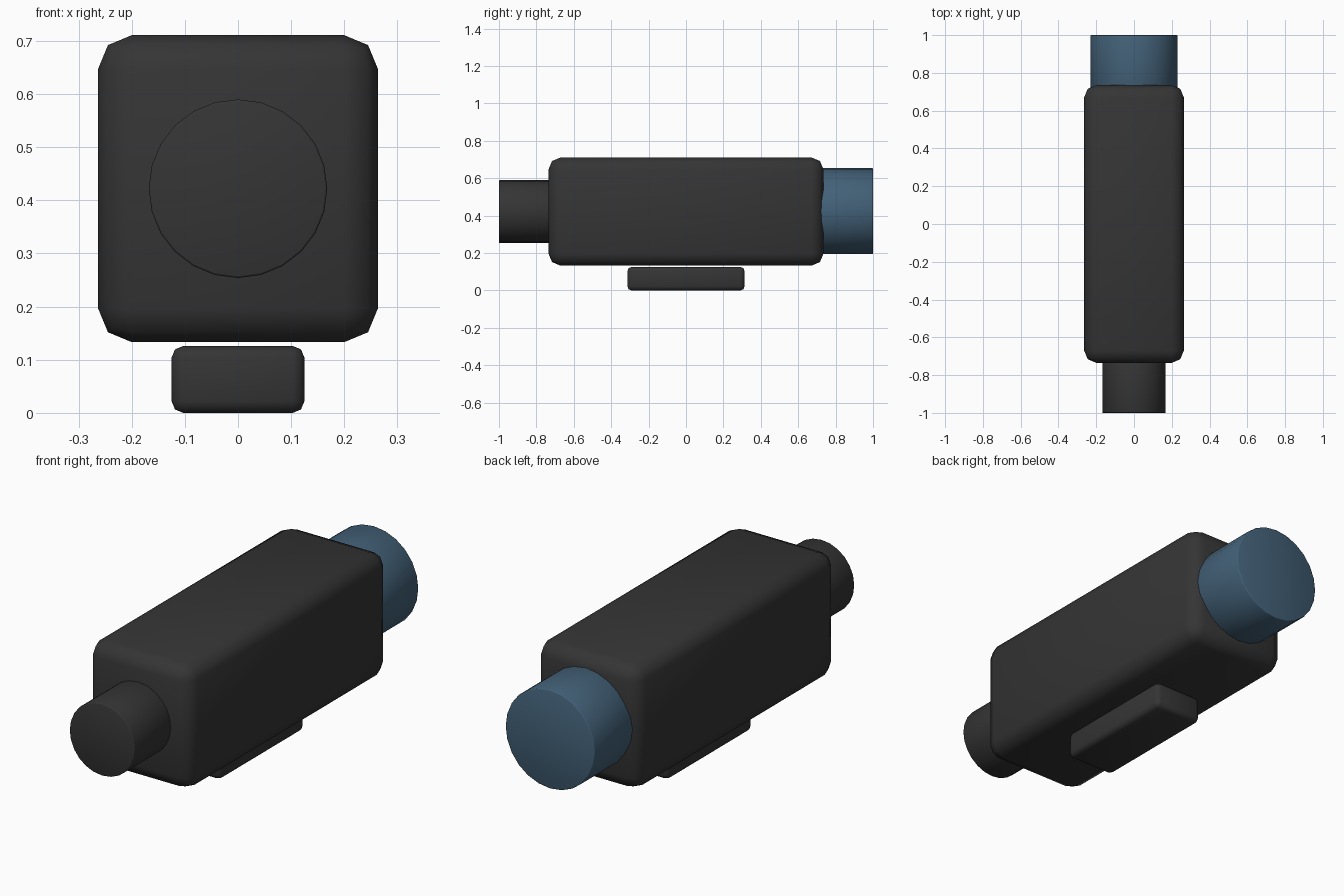
import bpy, math

if "Cube" in bpy.data.objects:
    bpy.data.objects.remove(bpy.data.objects["Cube"])


def material(name, rgb):
    m = bpy.data.materials.new(name)
    m.diffuse_color = (*rgb, 1)
    m.use_nodes = True
    m.node_tree.nodes["Principled BSDF"].inputs["Base Color"].default_value = m.diffuse_color
    return m


BLACK = material("dark grey", (0.035, 0.035, 0.035))
BLUE = material("blue glass", (0.055, 0.118, 0.185))


def finish(name, mat, bevel, segments):
    """Name, colour, bevel and smooth the active object."""
    ob = bpy.context.object
    ob.name = name
    ob.data.materials.append(mat)
    bpy.ops.object.transform_apply(location=False, rotation=True, scale=True)
    mod = ob.modifiers.new("rounded edges", 'BEVEL')
    mod.width = bevel
    mod.segments = segments
    mod.limit_method = 'ANGLE'
    mod.angle_limit = math.radians(40)
    bpy.ops.object.modifier_apply(modifier=mod.name)
    bpy.ops.object.shade_smooth_by_angle(angle=math.radians(50))


def box(name, size, z, mat, bevel):
    bpy.ops.mesh.primitive_cube_add(size=1, location=(0, 0, z))
    bpy.context.object.scale = size
    finish(name, mat, bevel, 2)


def barrel(name, radius, y0, y1, z, mat):
    bpy.ops.mesh.primitive_cylinder_add(
        vertices=24, radius=radius, depth=y1 - y0,
        location=(0, (y0 + y1) / 2, z), rotation=(math.pi / 2, 0, 0))
    finish(name, mat, 0.004, 2)


# Main housing and the mounting foot below it
box("housing", (0.527, 1.47, 0.578), 0.422, BLACK, 0.064)
box("mounting_foot", (0.25, 0.626, 0.126), 0.063, BLACK, 0.022)

# Small eyepiece at the front, large lens at the back
barrel("eyepiece", 0.168, -1.0, -0.7, 0.422, BLACK)
barrel("lens", 0.23, 0.69, 1.0, 0.424, BLUE)
